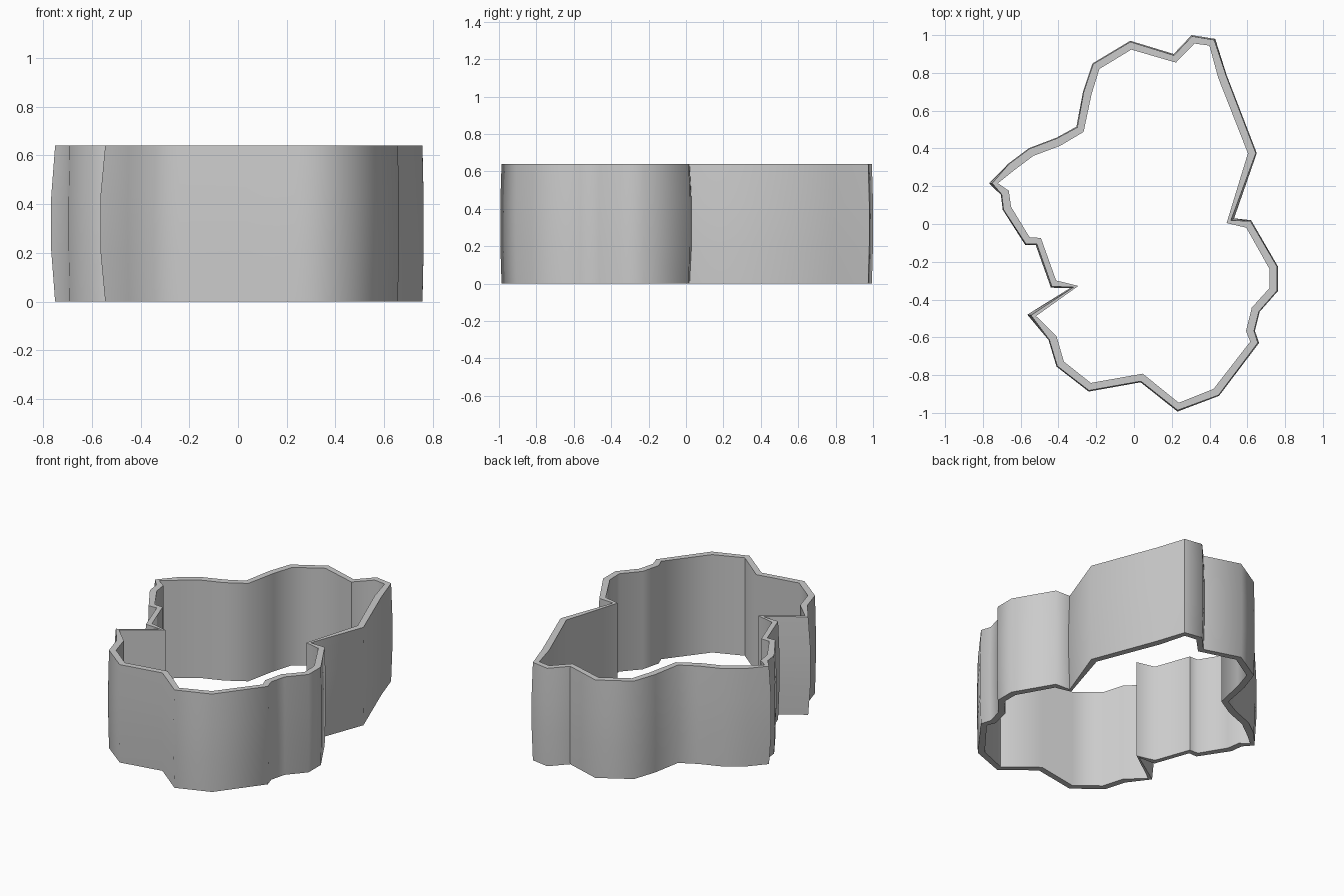
import bpy, bmesh, math
from mathutils import Vector

if "Cube" in bpy.data.objects:
    bpy.data.objects.remove(bpy.data.objects["Cube"])

# outer outline of the wall, clockwise seen from above
OUTLINE = [(-.02, .97), (.21, .90), (.305, 1.0), (.43, .98), (.49, .79), (.65, .375),
           (.53, .03), (.62, .02), (.762, -.225), (.762, -.355), (.665, -.465), (.64, -.565),
           (.662, -.63), (.45, -.91), (.23, -.993), (.035, -.838), (-.24, -.887), (-.41, -.755),
           (-.452, -.615), (-.565, -.48), (-.34, -.34), (-.44, -.337), (-.52, -.112),
           (-.575, -.112), (-.695, .075), (-.705, .155), (-.767, .215), (-.665, .32),
           (-.555, .402), (-.41, .457), (-.305, .515), (-.27, .70), (-.22, .85)]
HEIGHT, THICK, BULGE = 0.64, 0.047, 0.004


def inward(i):
    """Unit inward bisector at a corner and how sharp the corner is."""
    a, b, c = (Vector(OUTLINE[(i + k) % len(OUTLINE)]) for k in (-1, 0, 1))
    d1, d2 = (b - a).normalized(), (c - b).normalized()
    n1, n2 = Vector((d1.y, -d1.x)), Vector((d2.y, -d2.x))
    n = (n1 + n2).normalized()
    return n, 1 / max(n.dot(n1), 0.3)


def ring(bm, amount, z):
    verts = []
    for i, p in enumerate(OUTLINE):
        n, sharp = inward(i)
        q = Vector(p) + n * amount(sharp)
        verts.append(bm.verts.new((q.x, q.y, z)))
    return verts


# hollow wall: bulged outer face, straight inner face, flat rims
bm = bmesh.new()
taper = lambda s: min(BULGE * s ** 4, 0.02)
flat = lambda s: 0.0
inner = lambda s: THICK
loops = [ring(bm, taper, 0), ring(bm, flat, 0.21), ring(bm, flat, 0.43),
         ring(bm, taper, HEIGHT), ring(bm, inner, HEIGHT), ring(bm, inner, 0)]
count = len(OUTLINE)
for k, lower in enumerate(loops):
    upper = loops[(k + 1) % len(loops)]
    for i in range(count):
        j = (i + 1) % count
        bm.faces.new((lower[i], lower[j], upper[j], upper[i]))
bmesh.ops.recalc_face_normals(bm, faces=bm.faces)
mesh = bpy.data.meshes.new("cutter_wall")
bm.to_mesh(mesh)
bm.free()
wall = bpy.data.objects.new("cutter_wall", mesh)
bpy.context.collection.objects.link(wall)

# smooth the gentle bends, keep the sharp corners
bpy.context.view_layer.objects.active = wall
wall.select_set(True)
bpy.ops.object.shade_smooth_by_angle(angle=math.radians(60))
